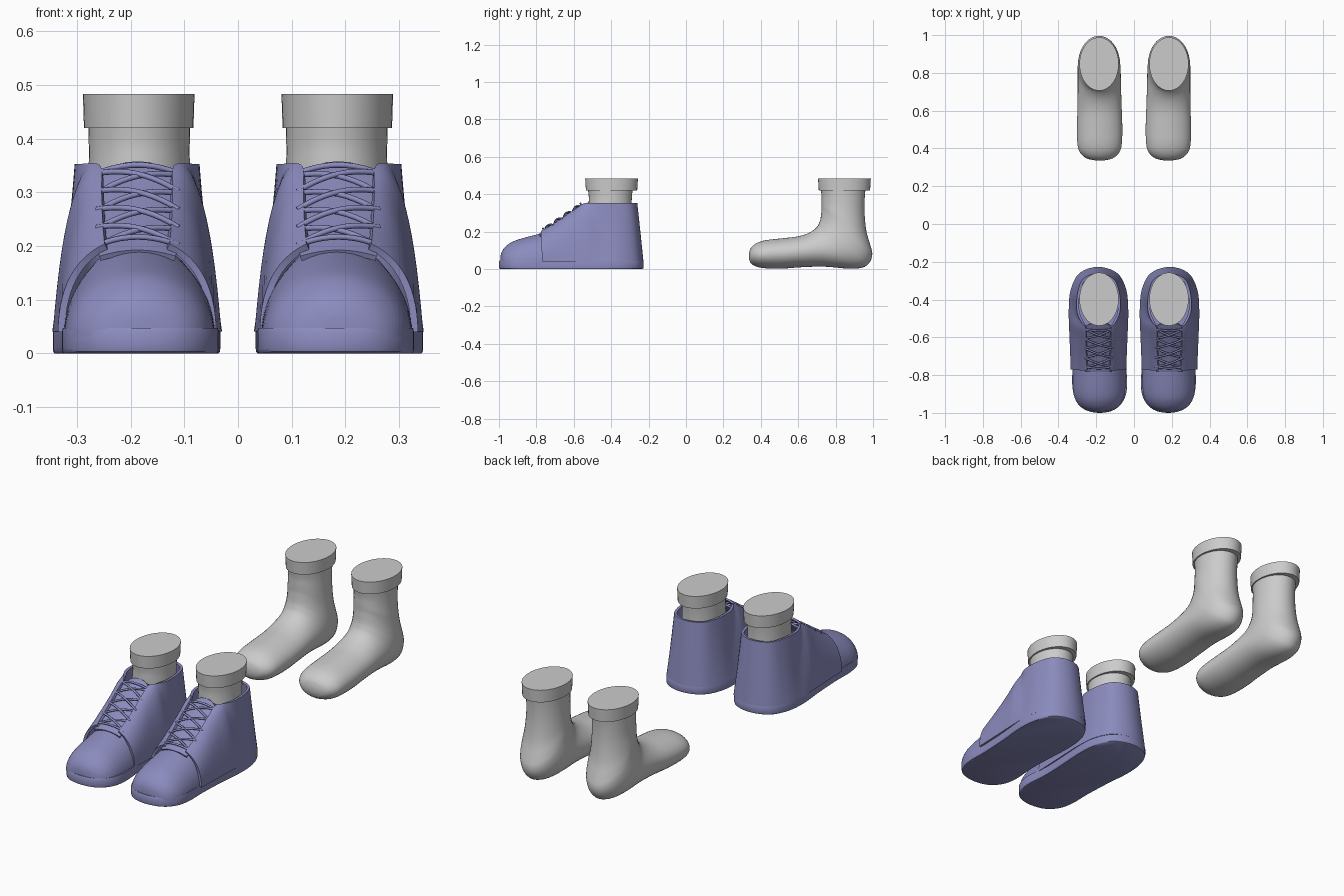
import bpy, bmesh, math

if "Cube" in bpy.data.objects:
    bpy.data.objects.remove(bpy.data.objects["Cube"])

blue = bpy.data.materials.new("shoe_blue")
blue.diffuse_color = (0.26, 0.26, 0.52, 1)
blue.use_nodes = True
blue.node_tree.nodes["Principled BSDF"].inputs["Base Color"].default_value = blue.diffuse_color


def spline(pts, n=4, closed=False):
    """Smooth a list of control tuples with Catmull-Rom interpolation."""
    out, m = [], len(pts)
    get = lambda i: pts[i % m] if closed else pts[max(0, min(m - 1, i))]
    for i in range(m if closed else m - 1):
        p = [get(i + k) for k in (-1, 0, 1, 2)]
        for j in range(n):
            t = j / n
            out.append(tuple(0.5 * (2 * b + (c - a) * t + (2 * a - 5 * b + 4 * c - d) * t * t
                                    + (3 * b - a - 3 * c + d) * t ** 3) for a, b, c, d in zip(*p)))
    return out if closed else out + [tuple(pts[-1])]


def skin(name, rows, closed=True, cap=True, mat=None, thick=0, angle=40):
    """Skin rows of points into a smooth surface, mirrored to the other foot."""
    bm = bmesh.new()
    vs = [[bm.verts.new(p) for p in r] for r in rows]
    n = len(rows[0])
    for a, b in zip(vs, vs[1:]):
        for i in range(n if closed else n - 1):
            j = (i + 1) % n
            bm.faces.new((a[i], a[j], b[j], b[i]))
    if cap:
        bm.faces.new(vs[0])
        bm.faces.new(vs[-1])
    bmesh.ops.recalc_face_normals(bm, faces=bm.faces[:])
    me = bpy.data.meshes.new(name)
    bm.to_mesh(me)
    bm.free()
    ob = bpy.data.objects.new(name, me)
    bpy.context.collection.objects.link(ob)
    if mat:
        me.materials.append(mat)
    if thick:
        bpy.context.view_layer.objects.active = ob
        s = ob.modifiers.new("thickness", 'SOLIDIFY')
        s.thickness, s.offset = thick, 0
        bpy.ops.object.modifier_apply(modifier=s.name)
    ob.data.shade_smooth()
    ob.data.set_sharp_from_angle(angle=math.radians(angle))
    m = ob.modifiers.new("other_foot", 'MIRROR')
    m.use_mirror_merge = False
    return ob


def ring(ya, za, yb, zb, w, cx, dy=0, n=40):
    """Ellipse spanning a front/top point to a bottom/back point."""
    out = []
    for i in range(n):
        t = 2 * math.pi * i / n
        c = math.cos(t)
        out.append((cx + w * math.sin(t), dy + (ya + yb) / 2 + (ya - yb) / 2 * c,
                    (za + zb) / 2 + (za - zb) / 2 * c))
    return out


# Socks: sections fan from toe, round the heel, up the ankle
SOCK = [
    (.337, .085, .337, .055, .025, .182), (.348, .115, .348, .03, .07, .182),
    (.38, .14, .38, .012, .105, .182), (.43, .155, .43, .004, .118, .182),
    (.52, .165, .52, .003, .12, .182), (.60, .175, .62, .01, .117, .182),
    (.66, .195, .74, .013, .115, .183), (.70, .225, .88, .002, .114, .184),
    (.715, .255, .955, .012, .113, .185), (.72, .275, .987, .045, .11, .185),
    (.723, .30, .996, .085, .106, .185), (.725, .32, .985, .13, .103, .185),
    (.725, .34, .965, .20, .099, .185), (.725, .36, .955, .29, .095, .184),
    (.725, .39, .955, .37, .094, .184), (.72, .43, .96, .43, .095, .184)]
for label, first, dy in (("spare_sock", 0, 0), ("worn_sock", 12, -1.245)):
    skin(label, [ring(*s, dy=dy) for s in spline(SOCK[first:])])
    skin(label + "_cuff", [ring(.847 - r, z, .847 + r, z, w, .185, dy)
                           for r, z, w in ((.137, .42, .102), (.141, .483, .104))])

# Sole: outline of the right foot, stacked with rounded rims
OUTLINE = spline([
    (.18, -1), (.26, -.983), (.31, -.93), (.327, -.85), (.326, -.75), (.333, -.6),
    (.345, -.45), (.333, -.34), (.285, -.257), (.19, -.227), (.095, -.257), (.045, -.34),
    (.033, -.45), (.04, -.6), (.044, -.72), (.036, -.85), (.053, -.93), (.103, -.983)], 4, True)
skin("sole", [[(.187 + (x - .187) * k, -.61 + (y + .61) * k, z) for x, y in OUTLINE]
              for k, z in ((.98, 0), (.995, .003), (1, .009), (1, .04), (.99, .047))], mat=blue)

# Toe cap: half-ellipse arches along y (y, top height, half width)
TOE = spline([(-.992, .07, .03), (-.984, .095, .07), (-.965, .12, .102), (-.93, .145, .126),
              (-.88, .163, .138), (-.80, .184, .141), (-.74, .197, .14), (-.67, .21, .13)])
skin("toe_cap", [[(.184 + w * math.cos(math.pi * i / 28), y,
                   .03 + (h - .03) * math.sin(math.pi * i / 28)) for i in range(29)]
                 for y, h, w in TOE], closed=False, mat=blue)

# Tongue: arched strip with a rounded tip (y, z, half width)
TONGUE = spline([(-.78, .175, .07), (-.7, .218, .075), (-.6, .282, .075), (-.55, .318, .072),
                 (-.53, .331, .052), (-.522, .339, .03), (-.52, .342, .01)])
skin("tongue", [[(.187 + w * u / 6, y, z + .013 * (1 - (w * u / 6 / .075) ** 2))
                 for u in range(-6, 7)] for y, z, w in TONGUE],
     closed=False, cap=False, mat=blue, thick=.01)

# Quarters: base, control and top point of each rib, from front edge to heel
RIBS = [
    (.141, -.77, .04, .139, -.772, .16, .058, -.772, .199),
    (.143, -.70, .04, .135, -.69, .215, .062, -.69, .247),
    (.147, -.60, .04, .128, -.60, .29, .064, -.61, .302),
    (.150, -.53, .04, .128, -.54, .345, .066, -.55, .342),
    (.151, -.50, .04, .122, -.50, .31, .085, -.518, .351),
    (.151, -.45, .04, .120, -.45, .2, .108, -.46, .352),
    (.141, -.35, .04, .120, -.36, .2, .105, -.37, .352),
    (.095, -.265, .04, .083, -.28, .2, .076, -.295, .352),
    (0, -.234, .04, 0, -.25, .2, 0, -.267, .352)]
mirrored = [(-r[0], r[1], r[2], -r[3], r[4], r[5], -r[6], r[7], r[8]) for r in RIBS[-2::-1]]
rows = []
for r in spline(RIBS + mirrored, 5):
    row = []
    for i in range(15):
        t = i / 14
        k = ((1 - t) ** 2, 2 * t * (1 - t), t * t)
        x, y, z = (sum(k[j] * r[3 * j + a] for j in range(3)) for a in range(3))
        row.append((x + .188, y, z))
    rows.append(row)
skin("quarters", rows, closed=False, cap=False, mat=blue, thick=.013)

# Laces: criss-cross cords arched over the tongue
cu = bpy.data.curves.new("laces", 'CURVE')
cu.dimensions = '3D'
cu.bevel_depth, cu.bevel_resolution = .0052, 2
cu.use_fill_caps = True
cu.materials.append(blue)


def eyelet(k):
    return -.757 + .05 * k, .203 + .0335 * k


cords = [(0, 0, 1), (4, 4, 1)] + [(k, k + 1, s) for k in range(4) for s in (-1, 1)]
for foot in (-1, 1):
    for a, b, s in cords:
        (ya, za), (yb, zb) = eyelet(a), eyelet(b)
        sp = cu.splines.new('POLY')
        sp.points.add(10)
        for i, p in enumerate(sp.points):
            t = i / 10
            arch = 4 * t * (1 - t)
            p.co = (foot * (.187 + s * .076 * (2 * t - 1)), ya + (yb - ya) * t - .007 * arch,
                    za + (zb - za) * t - .004 + .016 * arch + .002 * s, 1)
        sp.use_smooth = True
bpy.context.collection.objects.link(bpy.data.objects.new("laces", cu))
